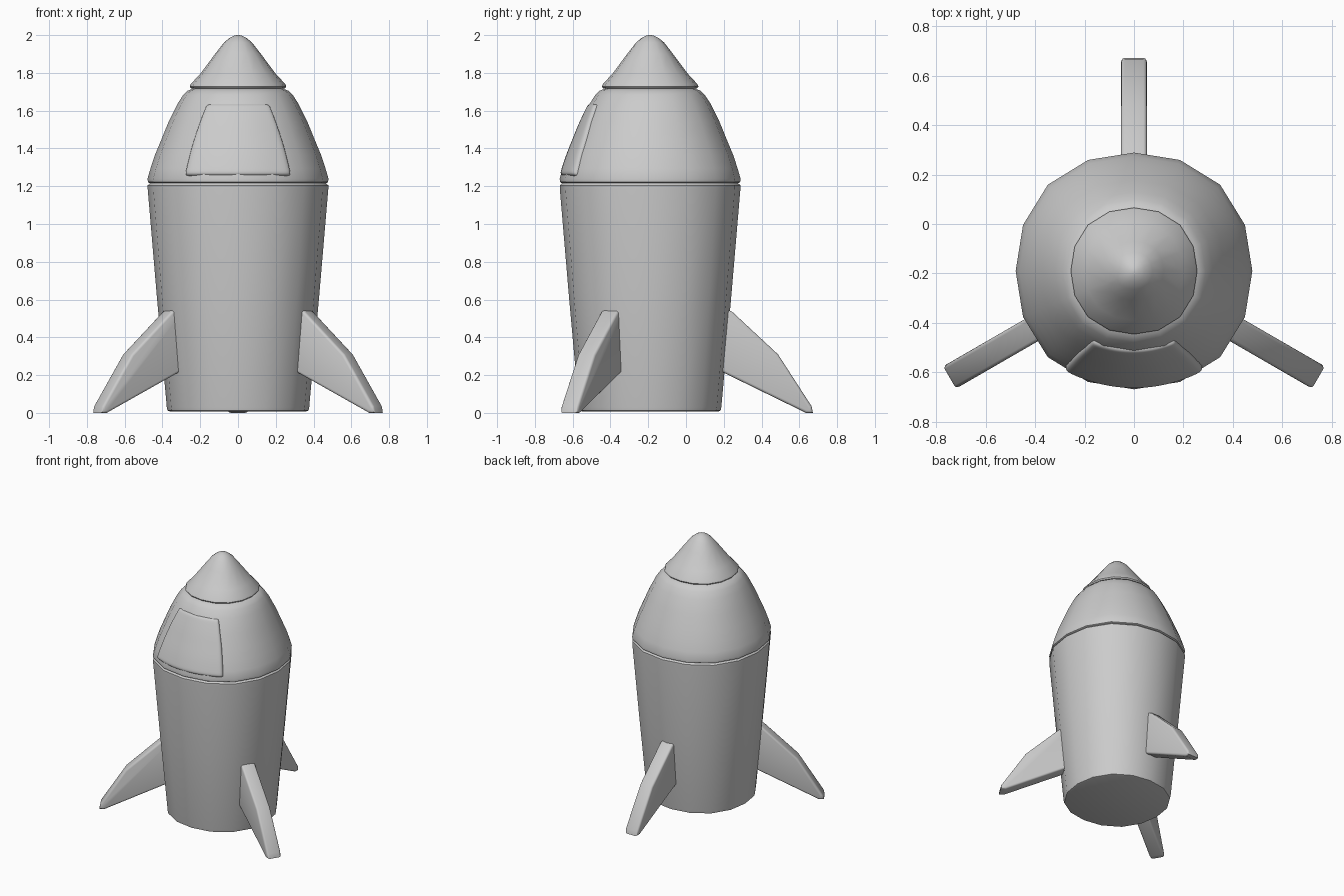
import bpy, bmesh, math
from mathutils import Matrix, Vector

if "Cube" in bpy.data.objects:
    bpy.data.objects.remove(bpy.data.objects["Cube"])

CY = -0.19      # body axis position on y
SIDES = 16


def bulge(a):
    # cross-section is very slightly squared between the axes
    return 1 + 0.03 * math.sin(2 * a) ** 2


def finish(name, bm, angle=40):
    bm.normal_update()
    me = bpy.data.meshes.new(name)
    bm.to_mesh(me)
    bm.free()
    for p in me.polygons:
        p.use_smooth = True
    me.set_sharp_from_angle(angle=math.radians(angle))
    ob = bpy.data.objects.new(name, me)
    bpy.context.collection.objects.link(ob)
    return ob


def lathe(name, profile):
    bm = bmesh.new()
    rings = []
    for r, z in profile:
        ring = []
        for i in range(SIDES):
            a = 2 * math.pi * i / SIDES
            k = r * bulge(a)
            ring.append(bm.verts.new((k * math.cos(a), CY + k * math.sin(a), z)))
        rings.append(ring)
    for lo, hi in zip(rings, rings[1:]):
        for i in range(SIDES):
            j = (i + 1) % SIDES
            bm.faces.new((lo[i], lo[j], hi[j], hi[i]))
    bm.faces.new(rings[0][::-1])
    bm.faces.new(rings[-1])
    return finish(name, bm)


# Tapered hull
lathe("hull", [(0.362, 0.008), (0.373, 0.012), (0.377, 0.03), (0.43, 0.62),
               (0.478, 1.185), (0.478, 1.205), (0.465, 1.217)])

# Cabin dome
dome = [(0.465, 1.215), (0.477, 1.222), (0.479, 1.24), (0.463, 1.295), (0.44, 1.365),
        (0.41, 1.437), (0.368, 1.54), (0.32, 1.637), (0.29, 1.683),
        (0.268, 1.705), (0.235, 1.718)]
lathe("cabin_dome", dome)

# Nose cone
lathe("nose_cone", [(0.235, 1.716), (0.25, 1.719), (0.256, 1.728), (0.25, 1.741),
                    (0.2, 1.795), (0.12, 1.902), (0.075, 1.96), (0.045, 1.985),
                    (0.018, 1.998), (0.003, 2.0)])


def dome_radius(z):
    for (r0, z0), (r1, z1) in zip(dome, dome[1:]):
        if z0 <= z <= z1:
            return r0 + (r1 - r0) * (z - z0) / (z1 - z0)
    return dome[-1][0]


# Curved window panel lying on the dome
steps = [-1, -0.86, -0.45, 0, 0.45, 0.86, 1]
bm = bmesh.new()
rows = []
for v in steps:
    t = (v + 1) / 2
    z = 1.258 + 0.384 * t
    half = 0.292 - 0.122 * t + 0.012 * (1 - v * v)
    row = []
    for u in steps:
        x = u * half
        r = dome_radius(z) + 0.010
        k = r * bulge(math.asin(x / r))
        row.append(bm.verts.new((x, CY - math.sqrt(k * k - x * x), z)))
    rows.append(row)
for lo, hi in zip(rows, rows[1:]):
    for i in range(len(steps) - 1):
        bm.faces.new((lo[i], lo[i + 1], hi[i + 1], hi[i]))
window = finish("window", bm, 180)
solid = window.modifiers.new("Thickness", 'SOLIDIFY')
solid.thickness = 0.06
solid.offset = -1
sub = window.modifiers.new("Rounding", 'SUBSURF')
sub.levels = sub.render_levels = 2

# Three swept fins, profile given as (radius, height)
fin_profile = [(0.34, 0.235), (0.389, 0.213), (0.825, 0.0), (0.862, 0.0),
               (0.855, 0.035), (0.677, 0.31), (0.435, 0.535), (0.415, 0.545),
               (0.36, 0.545)]


def fin(name, degrees):
    bm = bmesh.new()
    face = bm.faces.new([bm.verts.new((r, -0.052, z)) for r, z in fin_profile])
    ext = bmesh.ops.extrude_face_region(bm, geom=[face])
    verts = [g for g in ext["geom"] if isinstance(g, bmesh.types.BMVert)]
    bmesh.ops.translate(bm, verts=verts, vec=(0, 0.104, 0))
    bmesh.ops.recalc_face_normals(bm, faces=bm.faces)
    rim = [e for e in bm.edges if abs(e.verts[0].co.y - e.verts[1].co.y) < 1e-5]
    bmesh.ops.bevel(bm, geom=rim, offset=0.014, segments=3, profile=0.5, affect='EDGES')
    turn = Matrix.Translation(Vector((0, CY, 0))) @ Matrix.Rotation(math.radians(degrees), 4, 'Z')
    bmesh.ops.transform(bm, matrix=turn, verts=bm.verts)
    return finish(name, bm)


for name, deg in (("back_fin", 90), ("left_fin", 210), ("right_fin", 330)):
    fin(name, deg)
